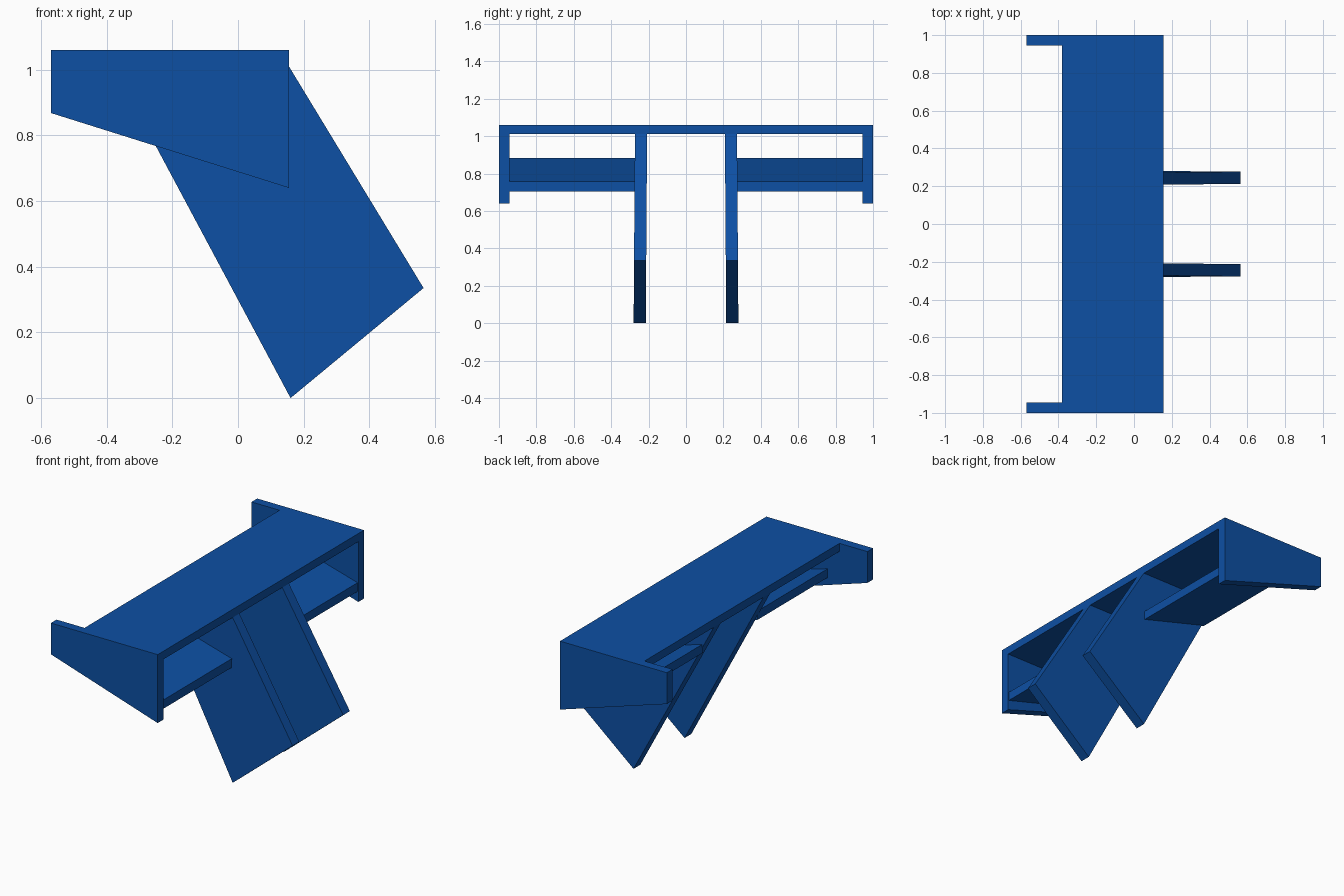
import bpy
import bmesh

cube = bpy.data.objects.get("Cube")
if cube:
    bpy.data.objects.remove(cube, do_unlink=True)

BLUE = (0.004, 0.08, 0.37, 1.0)
blue = bpy.data.materials.new("deep blue")
blue.use_nodes = True
blue.diffuse_color = BLUE
blue.node_tree.nodes["Principled BSDF"].inputs["Base Color"].default_value = BLUE


def slab(name, profile, y0, y1):
    """Extrude an (x, z) side profile from y0 to y1."""
    bm = bmesh.new()
    face = bm.faces.new([bm.verts.new((x, y0, z)) for x, z in profile])
    moved = bmesh.ops.extrude_face_region(bm, geom=[face])["geom"]
    verts = [v for v in moved if isinstance(v, bmesh.types.BMVert)]
    bmesh.ops.translate(bm, verts=verts, vec=(0, y1 - y0, 0))
    bmesh.ops.recalc_face_normals(bm, faces=bm.faces)
    mesh = bpy.data.meshes.new(name)
    bm.to_mesh(mesh)
    bm.free()
    mesh.materials.append(blue)
    obj = bpy.data.objects.new(name, mesh)
    bpy.context.collection.objects.link(obj)
    return obj


FRONT, REAR, TOP, UNDER = 0.155, -0.38, 1.06, 1.01

# Upper wing plane
slab("upper_wing", [(FRONT, UNDER), (FRONT, TOP), (REAR, TOP), (REAR, UNDER)], -0.998, 0.998)

end_profile = [(FRONT, 0.64), (FRONT, TOP), (-0.57, TOP), (-0.57, 0.868)]
lower_profile = [(0.15, 0.703), (0.15, 0.757), (-0.3, 0.883), (-0.3, 0.829)]
leg_profile = [(0.16, 0), (0.565, 0.335), (FRONT, UNDER), (REAR, UNDER)]

# Paired end plates, lower wing halves and support legs
for side, s in (("left", 1), ("right", -1)):
    slab(side + "_end_plate", end_profile, s * 0.945, s)
    slab(side + "_lower_wing", lower_profile, s * 0.265, s * 0.97)
    leg = slab(side + "_support_leg", leg_profile, s * 0.208, s * 0.273)
    # Legs splay slightly outward towards the foot
    for v in leg.data.vertices:
        v.co.y += s * 0.007 * (UNDER - v.co.z)
